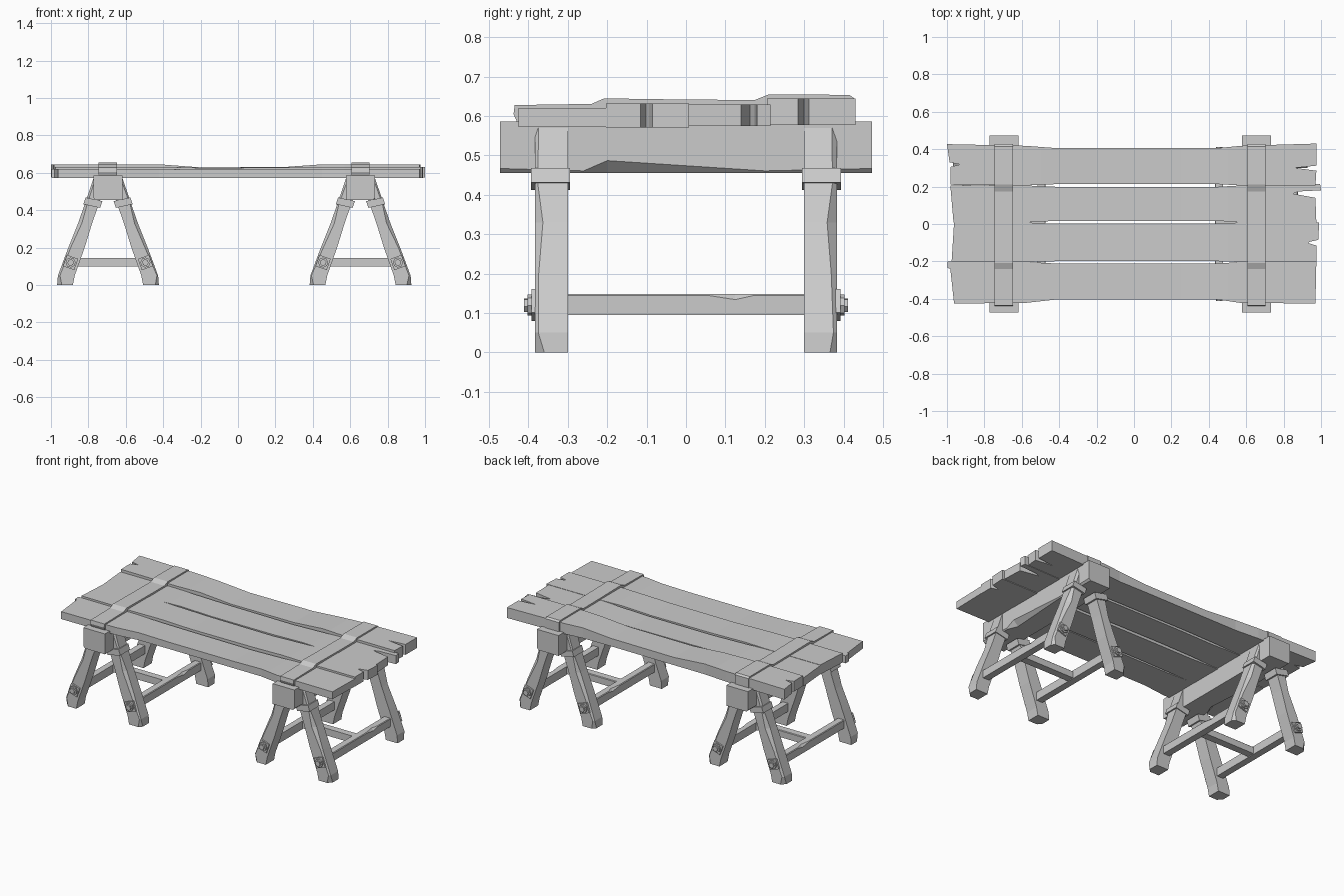
import bpy, bmesh, math, random
from mathutils import Vector

if "Cube" in bpy.data.objects:
    bpy.data.objects.remove(bpy.data.objects["Cube"])

random.seed(4)


def finish(name, bm):
    bmesh.ops.recalc_face_normals(bm, faces=bm.faces)
    me = bpy.data.meshes.new(name)
    bm.to_mesh(me)
    bm.free()
    ob = bpy.data.objects.new(name, me)
    bpy.context.collection.objects.link(ob)
    return ob


def loft(name, rings):
    """Skin a list of equal-length point rings and cap both ends."""
    bm = bmesh.new()
    vs = [[bm.verts.new(p) for p in r] for r in rings]
    n = len(vs[0])
    for a, b in zip(vs, vs[1:]):
        for i in range(n):
            bm.faces.new((a[i], a[(i + 1) % n], b[(i + 1) % n], b[i]))
    bm.faces.new(vs[0])
    bm.faces.new(vs[-1])
    return finish(name, bm)


def rect(a0, a1, b0, b1, c):
    """Rectangle section with the (a1, b1) corner worn off by c."""
    ca, cb = math.copysign(c, a1 - a0), math.copysign(c, b1 - b0)
    return [(a0, b0), (a1, b0), (a1, b1 - cb), (a1 - ca, b1), (a0, b1)]


def plank(name, y0, y1, in0, in1, left, right, z0, z1, sag):
    """Board: waisted long edges, hand-shaped broken ends, worn middle."""
    low = [(-0.58, y0), (-0.42, y0 + in0), (0.45, y0 + in0), (0.57, y0)]
    high = [(0.57, y1), (0.45, y1 - in1), (-0.42, y1 - in1), (-0.58, y1)]
    bm = bmesh.new()
    face = bm.faces.new([bm.verts.new((x, y, z0)) for x, y in low + right + high + left])
    ext = bmesh.ops.extrude_face_region(bm, geom=[face])
    for v in ext["geom"]:
        if isinstance(v, bmesh.types.BMVert):
            v.co.z = z1
    for x in (-0.5, -0.2, 0.25, 0.5):
        bmesh.ops.bisect_plane(bm, geom=bm.verts[:] + bm.edges[:] + bm.faces[:],
                               plane_co=(x, 0, 0), plane_no=(1, 0, 0))
    for v in bm.verts:
        if v.co.z > (z0 + z1) / 2:
            if abs(v.co.x) < 0.3:
                v.co.z -= sag + random.uniform(0, 0.004)
        elif abs(v.co.x) < 0.3:
            v.co.z += random.uniform(0, 0.004)
    return finish(name, bm)


# table top: four boards; end outlines run right = low y to high y, left = high to low
plank("front_plank", -0.422, -0.203, 0.018, 0.008,
      [(-0.998, -0.2), (-0.996, -0.235), (-0.982, -0.24), (-0.962, -0.425)],
      [(0.97, -0.425), (0.975, -0.2)], 0.572, 0.62, 0.002)
plank("middle_front_plank", -0.203, 0.008, 0.004, 0.006,
      [(-0.962, 0.008), (-0.975, -0.2)],
      [(0.975, -0.203), (0.975, -0.115), (0.93, -0.102), (0.94, -0.095),
       (0.985, -0.085), (0.99, 0.008)], 0.571, 0.632, 0.004)
plank("middle_back_plank", 0.008, 0.206, 0.009, 0.007,
      [(-0.982, 0.206), (-0.965, 0.008)],
      [(0.975, 0.008), (0.97, 0.14), (0.85, 0.162), (0.88, 0.174),
       (1.0, 0.18), (0.995, 0.215)], 0.575, 0.63, 0.003)
plank("back_plank", 0.206, 0.418, 0.007, 0.012,
      [(-1.0, 0.427), (-0.986, 0.33), (-0.93, 0.318), (-0.982, 0.305), (-0.98, 0.21)],
      [(0.97, 0.206), (0.975, 0.285), (0.86, 0.3), (0.975, 0.312), (0.975, 0.43)],
      0.578, 0.645, 0.014)

# straps bent over the boards
strap = [(-0.425, 0.576), (-0.438, 0.605), (-0.435, 0.628), (-0.24, 0.631), (-0.208, 0.645),
         (0.0, 0.642), (0.175, 0.641), (0.21, 0.655), (0.415, 0.654), (0.427, 0.645),
         (0.427, 0.58)]
for side, x0, x1 in (("left", -0.745, -0.647), ("right", 0.606, 0.702)):
    loft(side + "_strap", [[(x, y, z) for y, z in strap] for x in (x0, x1)])

# two trestles
for side, cx in (("left", -0.695), ("right", 0.655)):
    m = 1 if cx > 0 else -1

    # head beam with a long chip out of its lower edge
    rings = []
    for y, c in ((-0.472, 0.012), (-0.26, 0.006), (-0.2, 0.032), (0.2, 0.006), (0.472, 0.012)):
        rings.append([(cx + a, y, b) for a, b in
                      rect(-0.077 * m, 0.077 * m, 0.586, 0.455, c)])
    loft(side + "_beam", rings)

    for sx in (-1, 1):
        for sy in (-1, 1):
            tag = f"{side}_{'inner' if sx * m < 0 else 'outer'}_{'front' if sy < 0 else 'back'}"

            # splayed leg: height, inner x, outer x, corner wear
            rings = []
            for z, a, b, c in ((0, 0.188, 0.272, 0.022), (0.05, 0.178, 0.268, 0.008),
                               (0.2, 0.125, 0.212, 0.012), (0.33, 0.085, 0.16, 0.022),
                               (0.43, 0.05, 0.125, 0.01), (0.57, 0.01, 0.078, 0.01)):
                c += random.uniform(-0.004, 0.004)
                rings.append([(cx + sx * p, sy * q, z)
                              for p, q in rect(a, b, 0.3, 0.384, c)])
            loft(tag + "_leg", rings)

            # collar square to the leg
            rings = []
            for dz, dx in ((0.0, 0.0), (0.036, -0.012)):
                rings.append([(cx + sx * (p + dx), sy * q, z + dz) for p, q, z in
                              ((0.042, 0.295, 0.412), (0.132, 0.295, 0.432),
                               (0.132, 0.394, 0.432), (0.042, 0.394, 0.412))])
            loft(tag + "_collar", rings)

            # stepped bolt on the foot
            for part, r, n, d0, d1 in (("washer", 0.045, 4, 0.38, 0.393),
                                       ("nut", 0.027, 8, 0.39, 0.402),
                                       ("bolt", 0.018, 6, 0.40, 0.412)):
                ang = math.pi / n + sx * 0.34
                ring = [(r * math.cos(ang + i * math.tau / n),
                         r * math.sin(ang + i * math.tau / n)) for i in range(n)]
                loft(f"{tag}_{part}", [[(cx + sx * 0.2 + u, sy * d, 0.12 + v) for u, v in ring]
                                       for d in (d0, d1)])

        # side stretcher with a nick in its top edge
        rings = []
        for y, c in ((-0.32, 0.004), (0.06, 0.004), (0.125, 0.014), (0.17, 0.004), (0.32, 0.004)):
            rings.append([(cx + sx * a, y, b) for a, b in rect(0.178, 0.222, 0.095, 0.148, c)])
        loft(f"{side}_{'inner' if sx * m < 0 else 'outer'}_stretcher", rings)

    # cross stretcher
    loft(side + "_cross_stretcher", [[(cx + x, a, b) for a, b in
                                      rect(-0.024, 0.024, 0.1, 0.145, 0.004)]
                                     for x in (-0.19, 0.19)])
